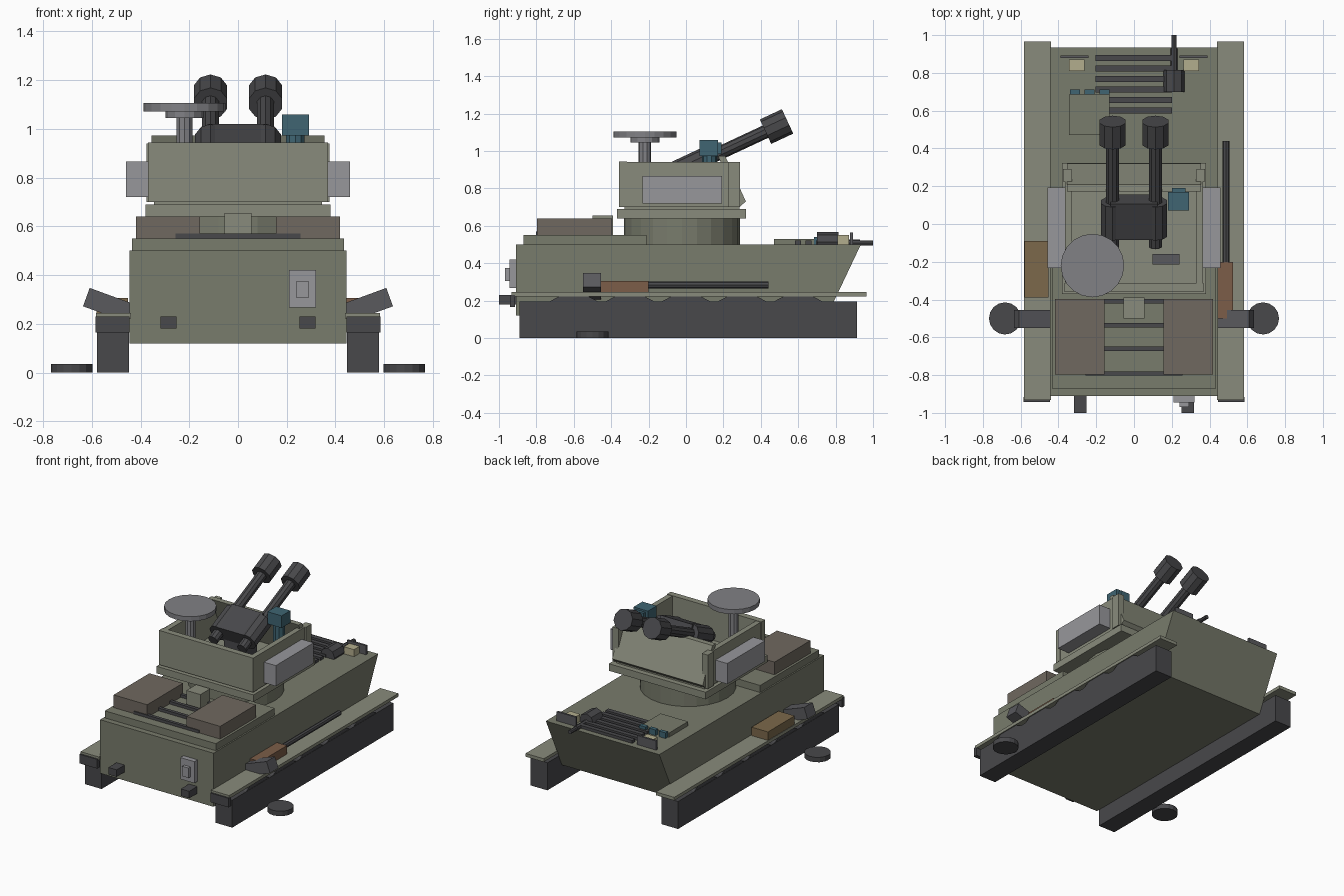
import bpy, bmesh, math
from mathutils import Matrix, Vector

if "Cube" in bpy.data.objects:
    bpy.data.objects.remove(bpy.data.objects["Cube"])


def mat(name, r, g, b):
    m = bpy.data.materials.new(name)
    m.diffuse_color = (r, g, b, 1)
    m.use_nodes = True
    m.node_tree.nodes["Principled BSDF"].inputs["Base Color"].default_value = m.diffuse_color
    return m


OLIVE = mat("olive", 0.19, 0.20, 0.15)
PALE = mat("pale_olive", 0.25, 0.26, 0.20)
DARK = mat("dark_metal", 0.065, 0.065, 0.07)
STEEL = mat("steel", 0.10, 0.10, 0.11)
GREY = mat("grey_panel", 0.31, 0.31, 0.33)
DISH = mat("dish_grey", 0.22, 0.22, 0.235)
BROWN = mat("brown_cover", 0.16, 0.14, 0.115)
CRATE = mat("wood", 0.20, 0.14, 0.07)
RUST = mat("rust", 0.20, 0.11, 0.065)
TEAL = mat("optic_teal", 0.05, 0.13, 0.17)
CREAM = mat("lamp_cream", 0.45, 0.42, 0.27)


def finish(name, bm, m):
    bmesh.ops.recalc_face_normals(bm, faces=bm.faces)
    me = bpy.data.meshes.new(name)
    bm.to_mesh(me)
    bm.free()
    me.materials.append(m)
    ob = bpy.data.objects.new(name, me)
    bpy.context.collection.objects.link(ob)
    return ob


def box(name, x, y, z, m):
    """Box from (min, max) ranges."""
    bm = bmesh.new()
    c = [(r[0] + r[1]) / 2 for r in (x, y, z)]
    s = [r[1] - r[0] for r in (x, y, z)]
    bmesh.ops.create_cube(bm, size=1, matrix=Matrix.Translation(c) @ Matrix.Diagonal((*s, 1)))
    return finish(name, bm, m)


def tilted_box(name, centre, size, angle, axis, m):
    bm = bmesh.new()
    M = Matrix.Translation(centre) @ Matrix.Rotation(angle, 4, axis) @ Matrix.Diagonal((*size, 1))
    bmesh.ops.create_cube(bm, size=1, matrix=M)
    return finish(name, bm, m)


def rod(name, a, b, r, m, n=10, r2=None):
    """Cylinder or cone between two points."""
    a, b = Vector(a), Vector(b)
    d = b - a
    bm = bmesh.new()
    M = Matrix.Translation((a + b) / 2) @ d.to_track_quat('Z', 'Y').to_matrix().to_4x4()
    bmesh.ops.create_cone(bm, cap_ends=True, segments=n, radius1=r, radius2=r if r2 is None else r2,
                          depth=d.length, matrix=M)
    return finish(name, bm, m)


def side_profile(name, pts, x0, x1, m):
    """Extrude a (y, z) outline along x."""
    bm = bmesh.new()
    f = bm.faces.new([bm.verts.new((x0, y, z)) for y, z in pts])
    g = bmesh.ops.extrude_face_region(bm, geom=[f])
    bmesh.ops.translate(bm, vec=(x1 - x0, 0, 0),
                        verts=[v for v in g["geom"] if isinstance(v, bmesh.types.BMVert)])
    return finish(name, bm, m)


def span(s, a, b):
    """x range mirrored by side s."""
    return tuple(sorted((s * a, s * b)))


# Hull and engine deck
side_profile("hull", [(-0.91, 0.12), (0.755, 0.12), (0.935, 0.5), (-0.91, 0.5)], -0.445, 0.445, OLIVE)
box("engine_deck", (-0.435, 0.435), (-0.87, -0.21), (0.5, 0.55), OLIVE)
for i, y in enumerate((-0.41, -0.535, -0.66)):
    box(f"engine_slat_{i}", (-0.16, 0.16), (y - 0.012, y + 0.012), (0.55, 0.57), DARK)
box("engine_slat_long", (-0.257, 0.257), (-0.803, -0.78), (0.55, 0.57), DARK)
box("deck_box", (-0.055, 0.055), (-0.5, -0.39), (0.55, 0.655), PALE)
box("phone_box", (0.21, 0.32), (-0.945, -0.91), (0.267, 0.42), GREY)
box("phone_box_cover", (0.24, 0.29), (-0.968, -0.945), (0.305, 0.375), GREY)

# Tracks, fenders and everything paired along the hull
for s, side in ((-1, "left"), (1, "right")):
    box(f"{side}_track", span(s, 0.447, 0.578), (-0.89, 0.915), (0, 0.195), DARK)
    for i in range(5):
        y = -0.6 + i * 0.3
        side_profile(f"{side}_track_hump_{i}", [(y - 0.13, 0.195), (y + 0.13, 0.195), (y + 0.08, 0.222),
                     (y - 0.08, 0.222)], s * 0.447, s * 0.576, DARK)
    box(f"{side}_fender", span(s, 0.44, 0.583), (-0.932, 0.965), (0.222, 0.245), PALE)
    box(f"{side}_mudflap", span(s, 0.445, 0.585), (-0.942, -0.915), (0.165, 0.23), DARK)
    box(f"{side}_tow_hook", span(s, 0.252, 0.317), (-1.0, -0.9), (0.18, 0.23), DARK)
    box(f"{side}_deck_cover", span(s, 0.155, 0.418), (-0.797, -0.396), (0.55, 0.64), BROWN)
    tilted_box(f"{side}_stabiliser_arm", (s * 0.533, -0.502, 0.277), (0.19, 0.095, 0.08),
               -s * math.radians(20), 'Y', STEEL)
    rod(f"{side}_stabiliser_pad", (s * 0.683, -0.5, 0), (s * 0.683, -0.5, 0.035), 0.085, DARK, 16)
    box(f"{side}_headlamp", span(s, 0.263, 0.343), (0.81, 0.872), (0.5, 0.55), CREAM)
    box(f"{side}_lamp_guard", span(s, 0.24, 0.39), (0.878, 0.892), (0.5, 0.565), STEEL)

# Fender stowage
box("stowage_crate", (-0.58, -0.452), (-0.39, -0.09), (0.245, 0.305), CRATE)
box("tool_box", (0.445, 0.525), (-0.5, -0.2), (0.245, 0.305), RUST)
rod("tool_rod", (0.487, -0.22, 0.283), (0.487, 0.44, 0.283), 0.018, DARK, 8)

# Bow deck fittings
for i in range(6):
    y = 0.88 - i * 0.056
    box(f"bow_slat_{i}", (-0.205, 0.2), (y - 0.016, y + 0.016), (0.5, 0.52), DARK)
box("driver_hatch", (-0.345, -0.13), (0.47, 0.685), (0.5, 0.53), OLIVE)
for i, x in enumerate((-0.312, -0.235, -0.157)):
    box(f"periscope_{i}", (x - 0.026, x + 0.026), (0.685, 0.713), (0.5, 0.54), TEAL)
rod("bow_gun_mount", (0.212, 0.7, 0.512), (0.212, 0.815, 0.512), 0.056, DARK, 8)
rod("bow_gun_sleeve", (0.212, 0.815, 0.508), (0.212, 0.93, 0.508), 0.018, DARK, 8)
rod("bow_gun_barrel", (0.212, 0.92, 0.508), (0.212, 1.0, 0.508), 0.014, DARK, 8)

# Turret: ring, base plate, open tub, sloped shield
rod("turret_ring", (0, -0.022, 0.5), (0, -0.022, 0.64), 0.31, OLIVE, 24)
box("turret_base", (-0.38, 0.38), (-0.37, 0.322), (0.64, 0.69), PALE)
box("turret_floor", (-0.345, 0.345), (-0.33, 0.285), (0.69, 0.712), PALE)
box("turret_front_wall", (-0.37, 0.37), (-0.358, -0.315), (0.7, 0.943), PALE)
side_profile("turret_shield", [(0.285, 0.7), (0.32, 0.73), (0.21, 0.972), (0.172, 0.972)], -0.355, 0.355, PALE)
for s, side in ((-1, "left"), (1, "right")):
    box(f"turret_{side}_wall", span(s, 0.328, 0.366), (-0.358, 0.288), (0.7, 0.94), PALE)
    box(f"turret_{side}_post", span(s, 0.33, 0.375), (0.225, 0.29), (0.7, 0.94), PALE)
    box(f"turret_{side}_bin", span(s, 0.365, 0.459), (-0.232, 0.193), (0.72, 0.866), GREY)

# Twin guns, elevated along a shared direction
TIP, AIM = Vector((0, 0.543, 1.158)), Vector((0, math.cos(math.radians(25)), math.sin(math.radians(25))))


def on_gun(x, back):
    return Vector((x, 0, 0)) + TIP - AIM * back


for x, side in ((-0.113, "left"), (0.113, "right")):
    rod(f"{side}_gun_muzzle", on_gun(x, 0), on_gun(x, 0.13), 0.072, DARK, 10)
    rod(f"{side}_gun_barrel", on_gun(x, 0.1), on_gun(x, 0.5), 0.036, DARK, 10)
    rod(f"{side}_gun_breech", on_gun(x, 0.47), on_gun(x, 0.665), 0.066, DARK, 10)
    rod(f"{side}_gun_tail", on_gun(x, 0.65), on_gun(x, 0.73), 0.036, DARK, 10)
tilted_box("gun_cradle", on_gun(0, 0.56), (0.25, 0.21, 0.12), math.radians(25), 'X', DARK)
box("gun_pedestal", (-0.08, 0.08), (-0.04, 0.1), (0.7, 0.88), DARK)

# Optical sight, radar and gunner seat
rod("sight_neck", (0.235, 0.125, 0.7), (0.235, 0.125, 0.98), 0.04, TEAL, 10)
box("sight_head", (0.18, 0.292), (0.072, 0.17), (0.972, 1.058), TEAL)
box("sight_lens", (0.2, 0.272), (0.17, 0.19), (0.985, 1.045), TEAL)
rod("radar_post", (-0.22, -0.22, 0.7), (-0.22, -0.22, 1.05), 0.034, DISH, 10)
rod("radar_hub", (-0.22, -0.22, 1.045), (-0.22, -0.22, 1.073), 0.078, DISH, 12)
rod("radar_dish", (-0.22, -0.22, 1.072), (-0.22, -0.22, 1.105), 0.168, DISH, 20)
box("gunner_seat", (0.098, 0.24), (-0.215, -0.16), (0.7, 0.77), STEEL)
